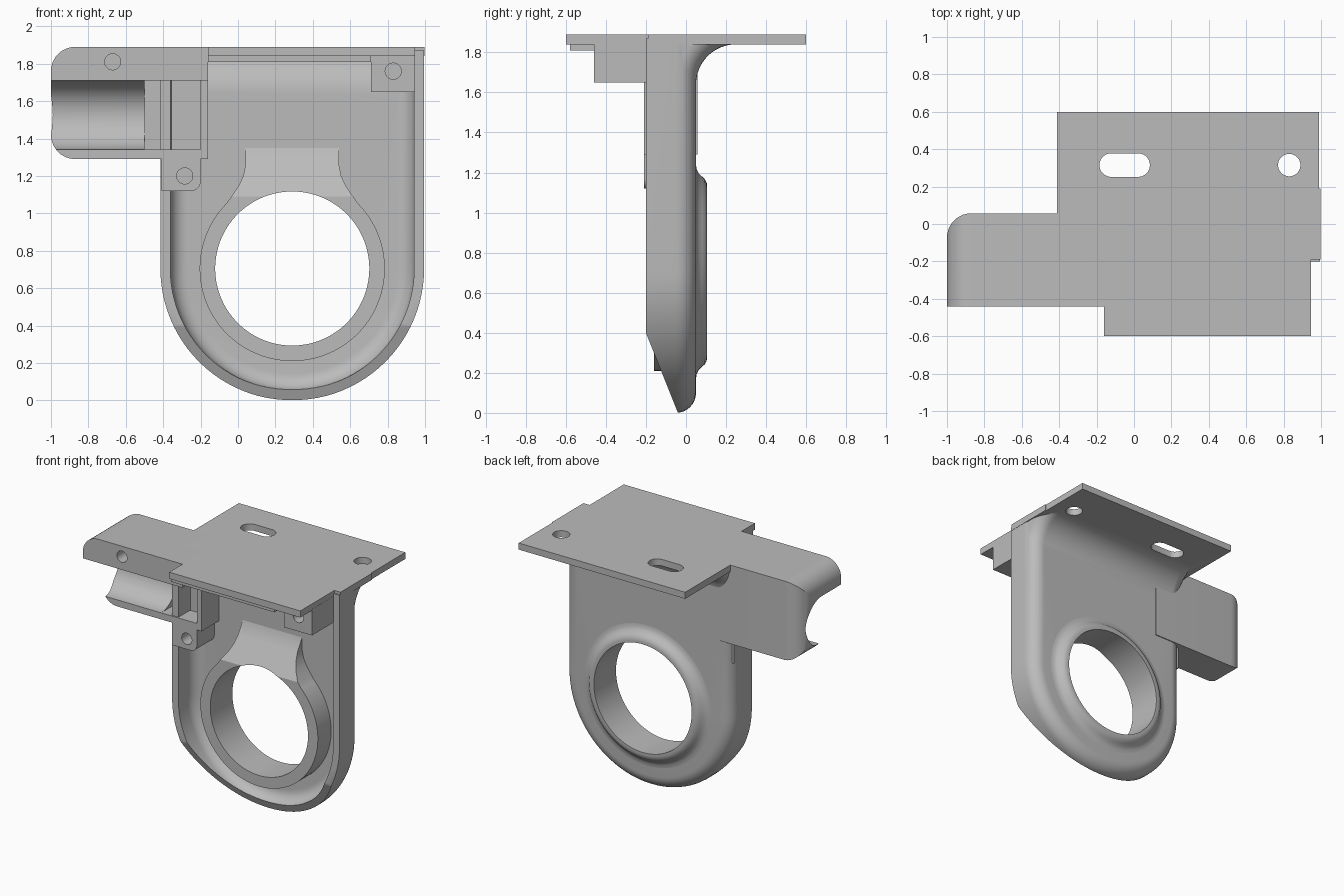
import bpy, bmesh
from math import sin, cos, pi, sqrt

cube = bpy.data.objects.get("Cube")
if cube:
    bpy.data.objects.remove(cube, do_unlink=True)

grey = bpy.data.materials.new("light grey plastic")
grey.use_nodes = True
GREY = (0.5, 0.5, 0.5, 1)
grey.diffuse_color = GREY
grey.node_tree.nodes["Principled BSDF"].inputs["Base Color"].default_value = GREY

CX, CZ, R, TOP = 0.29, 0.705, 0.705, 1.89


def finish(name, bm):
    bmesh.ops.recalc_face_normals(bm, faces=bm.faces)
    mesh = bpy.data.meshes.new(name)
    bm.to_mesh(mesh)
    bm.free()
    obj = bpy.data.objects.new(name, mesh)
    mesh.materials.append(grey)
    bpy.context.collection.objects.link(obj)
    return obj


def loft(name, rings, closed=False):
    """Skin a row of equal point loops; cap the ends or join them up."""
    bm = bmesh.new()
    loops = [[bm.verts.new(p) for p in ring] for ring in rings]
    n = len(loops[0])
    pairs = list(zip(loops, loops[1:])) + ([(loops[-1], loops[0])] if closed else [])
    for a, b in pairs:
        for i in range(n):
            j = (i + 1) % n
            bm.faces.new((a[i], a[j], b[j], b[i]))
    if not closed:
        bm.faces.new(loops[0])
        bm.faces.new(loops[-1])
    return finish(name, bm)


def prism(name, pts, axis, lo, hi):
    """Extrude a 2D outline along x, y or z."""
    place = {"x": lambda p, t: (t, p[0], p[1]),
             "y": lambda p, t: (p[0], t, p[1]),
             "z": lambda p, t: (p[0], p[1], t)}[axis]
    return loft(name, [[place(p, t) for p in pts] for t in (lo, hi)])


def box(name, x0, x1, y0, y1, z0, z1):
    return prism(name, [(x0, y0), (x1, y0), (x1, y1), (x0, y1)], "z", z0, z1)


def circle(cx, cy, r, n=32, stretch=0.0):
    pts = []
    for i in range(n):
        a = 2 * pi * (i + 0.5) / n
        pts.append((cx + r * cos(a) + (stretch if cos(a) > 0 else -stretch), cy + r * sin(a)))
    return pts


def boolean(obj, other, op="DIFFERENCE"):
    mod = obj.modifiers.new("cut", "BOOLEAN")
    mod.operation, mod.solver, mod.object = op, "EXACT", other
    bpy.context.view_layer.update()
    result = bpy.data.meshes.new_from_object(
        obj.evaluated_get(bpy.context.evaluated_depsgraph_get()))
    obj.modifiers.clear()
    obj.data = result
    bpy.data.objects.remove(other, do_unlink=True)


def u_ring(inset, y, top):
    r = R - inset
    arc = [(CX + r * cos(a), y, CZ + r * sin(a)) for a in (pi + pi * i / 48 for i in range(49))]
    return [(CX - r, y, top)] + arc + [(CX + r, y, top)]


def rounded(radius, steps=8):
    """Inset and setback pairs for a rounded edge."""
    return [(radius * (1 - cos(a)), radius * (1 - sin(a)))
            for a in (pi / 2 * i / steps for i in range(steps + 1))]


# Hanging shell with a rounded back edge
EDGE = 0.1
shell = loft("bracket_shell", [u_ring(0, -0.2, 1.87)]
             + [u_ring(d, 0.05 - s, 1.87) for d, s in rounded(EDGE)])

# Curved web between the back wall and the top plate
def web_profile(x, setback):
    r = 0.2 + setback
    arc = [(x, 0.25 - r * cos(a), min(1.64 + r * sin(a), 1.87))
           for a in (pi / 2 * i / 16 for i in range(17))]
    return [(x, -0.1, 1.6), (x, 0.05 - setback, 1.6)] + arc + [(x, 0.25, 1.88), (x, -0.1, 1.88)]

ends = rounded(EDGE)
web = loft("web", [web_profile(CX - 0.7 + d, s) for d, s in ends]
           + [web_profile(CX + 0.7 - d, s) for d, s in reversed(ends)])
boolean(shell, web, "UNION")

# Top plate with its stepped outline
plate = prism("plate", [(-0.16, -0.6), (0.945, -0.6), (0.945, -0.19), (0.997, -0.19),
                        (0.997, 0.19), (0.99, 0.19), (0.99, 0.6), (-0.413, 0.6),
                        (-0.413, -0.195), (-0.16, -0.195)], "z", 1.84, TOP)
boolean(shell, plate, "UNION")

# Hollow front, hollow web, sloped lower rim, main opening, plate holes
boolean(shell, loft("cavity", [u_ring(0.053, -0.3, 1.84)]
                    + [u_ring(0.053 + d, -s, 1.84) for d, s in rounded(0.09)]))
curve = [(0.25 - 0.25 * cos(a), 1.64 + 0.25 * sin(a)) for a in (0.92 * i / 10 for i in range(11))]
boolean(shell, prism("web_hollow", [(-0.05, 1.6), (0, 1.6)] + curve
                     + [(curve[-1][0], 1.84), (-0.05, 1.84)], "x", -0.27, 0.85))
boolean(shell, prism("rim_slope", [(-0.2, 0.4), (-0.02, -0.05), (-0.4, -0.05), (-0.4, 0.4)],
                     "x", -0.6, 1.2))
boolean(shell, prism("opening", circle(CX, CZ, 0.43, 96), "y", -0.5, 0.5))
boolean(shell, prism("slot", circle(-0.05, 0.315, 0.063, 32, 0.072), "z", 1.7, 2))
boolean(shell, prism("round_hole", circle(0.83, 0.315, 0.06), "z", 1.7, 2))

# Ring collar, flared at the back
collar_profile = [(0.4, -0.16), (0.495, -0.16), (0.495, 0.0), (0.535, 0.03), (0.535, 0.05),
                  (0.512, 0.053), (0.492, 0.063), (0.475, 0.08), (0.462, 0.094),
                  (0.445, 0.103), (0.43, 0.106), (0.4, 0.106)]
collar = loft("ring_collar", [[(CX + r * cos(a), y, CZ + r * sin(a)) for r, y in collar_profile]
                              for a in (2 * pi * i / 96 for i in range(96))], closed=True)

# Sloped neck above the ring
half = [(0.25, 1.4), (0.25, 1.26), (0.262, 1.2), (0.285, 1.15), (0.315, 1.105), (0.35, 1.055),
        (0.33, 0.97)]
neck = prism("neck", [(CX + x, z) for x, z in half] + [(CX - x, z) for x, z in reversed(half)],
             "y", -0.16, 0.02)
boolean(collar, neck, "UNION")
boolean(collar, prism("ramp", [(-0.16, 1.09), (0, 1.35), (0.015, 1.6), (-0.3, 1.6), (-0.3, 1.09)],
                      "x", -0.5, 1.1))
boolean(collar, prism("bore", circle(CX, CZ, 0.412, 96), "y", -0.5, 0.5))

# Side arm, rounded at its free end
arm = box("side_arm", -1, -0.16, -0.44, 0.057, 1.29, TOP)
bm = bmesh.new()
bm.from_mesh(arm.data)
end_edges = [e for e in bm.edges if all(v.co.x < -0.9 for v in e.verts)
             and not all(v.co.y < -0.4 for v in e.verts)]
bmesh.ops.bevel(bm, geom=end_edges, offset=0.13, segments=10, profile=0.5, affect="EDGES")
bm.to_mesh(arm.data)
bm.free()

# Open lower front, half-round trough, square pocket and screw hole of the arm
boolean(arm, box("front_relief", -1.2, 0, -0.6, -0.21, 1.2, 1.71))
trough = [(-0.21 + 0.185 * sin(a), 1.525 + 0.185 * cos(a)) for a in (pi * i / 32 for i in range(33))]
boolean(arm, prism("trough", trough + [(-0.3, 1.34), (-0.3, 1.71)], "x", -1.2, -0.5))
boolean(arm, box("pocket", -0.501, -0.2, -0.3, -0.06, 1.34, 1.71))
boolean(arm, prism("arm_screw_hole", circle(-0.67, 1.81, 0.043), "y", -0.6, -0.25))

# Screw boss under the arm
corner = [(-0.25 + 0.05 * sin(a), 1.17 - 0.05 * cos(a)) for a in (pi / 2 * i / 8 for i in range(9))]
boss = prism("lower_screw_boss", [(-0.41, 1.12)] + corner + [(-0.2, 1.3), (-0.41, 1.3)],
             "y", -0.21, 0.01)
boolean(boss, prism("boss_hole", circle(-0.285, 1.2, 0.043), "y", -0.4, -0.06))

# Screw block under the overhang
block = box("right_screw_block", 0.71, 0.946, -0.46, 0.01, 1.65, 1.85)
boolean(block, prism("block_hole", circle(0.83, 1.76, 0.043), "y", -0.6, -0.2))

# Lip below the front edge of the plate
lip = box("front_lip", -0.16, 0.712, -0.58, -0.46, 1.81, 1.85)

# Smooth curved faces, keep hard edges
bpy.ops.object.select_all(action="DESELECT")
for obj in (shell, collar, arm, boss, block, lip):
    obj.select_set(True)
    bpy.context.view_layer.objects.active = obj
bpy.ops.object.shade_smooth_by_angle()
